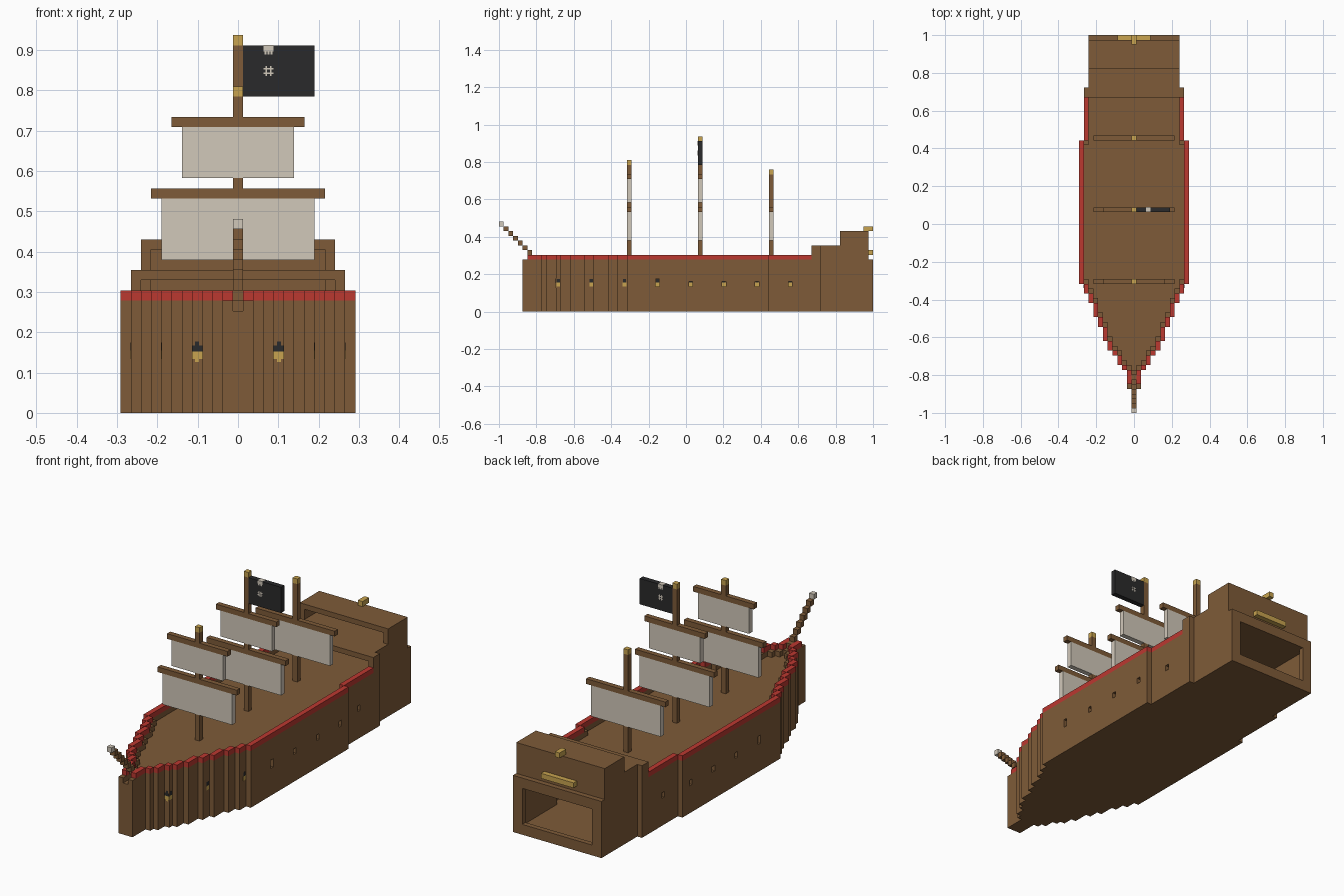
import bpy, bmesh

cube = bpy.data.objects.get("Cube")
if cube:
    bpy.data.objects.remove(cube, do_unlink=True)

V = 2 / 79  # block size; all sizes below are in blocks, y counted from the bow


def material(name, rgb):
    m = bpy.data.materials.new(name)
    m.use_nodes = True
    m.diffuse_color = (*rgb, 1)
    bsdf = next(n for n in m.node_tree.nodes if n.type == 'BSDF_PRINCIPLED')
    bsdf.inputs["Base Color"].default_value = (*rgb, 1)
    bsdf.inputs["Roughness"].default_value = 0.9
    return m


WOOD = material("brown wood", (0.21, 0.105, 0.04))
RED = material("red paint", (0.5, 0.04, 0.03))
CLOTH = material("pale canvas", (0.64, 0.58, 0.49))
GOLD = material("brass", (0.58, 0.37, 0.08))
BLACK = material("black cloth", (0.023, 0.023, 0.024))


def place(x, y, z):
    return (x * V, y * V - 1, z * V)


def finish(name, bm, mat):
    bmesh.ops.recalc_face_normals(bm, faces=bm.faces)
    mesh = bpy.data.meshes.new(name)
    bm.to_mesh(mesh)
    bm.free()
    mesh.materials.append(mat)
    ob = bpy.data.objects.new(name, mesh)
    bpy.context.collection.objects.link(ob)
    return ob


def blocks(name, mat, boxes):
    """One object made of boxes (x0, x1, y0, y1, z0, z1)."""
    bm = bmesh.new()
    for x0, x1, y0, y1, z0, z1 in boxes:
        vs = bmesh.ops.create_cube(bm, size=1)["verts"]
        for v in vs:
            v.co = place(x1 if v.co.x > 0 else x0,
                         y1 if v.co.y > 0 else y0,
                         z1 if v.co.z > 0 else z0)
    return finish(name, bm, mat)


def both(x0, x1, *rest):
    """A box and its mirror image across the centre line."""
    return [(x0, x1, *rest), (-x1, -x0, *rest)]


def stepped_prism(name, mat, steps, z0, z1):
    """Symmetric stepped outline (start, half width) extruded upward."""
    side = []
    for (y0, w), (y1, _) in zip(steps, steps[1:]):
        side += [(w, y0), (w, y1)]
    outline = side + [(-x, y) for x, y in reversed(side)]
    bm = bmesh.new()
    face = bm.faces.new([bm.verts.new(place(x, y, z0)) for x, y in outline])
    up = bmesh.ops.extrude_face_region(bm, geom=[face])["geom"]
    bmesh.ops.translate(bm, vec=(0, 0, (z1 - z0) * V),
                        verts=[g for g in up if isinstance(g, bmesh.types.BMVert)])
    return finish(name, bm, mat)


# Stepped outline of the hull, and of the space one block inside it
steps = [(5, 1.5), (9, 2.5), (10, 3.5), (12, 4.5), (13, 5.5), (15, 6.5), (18, 7.5),
         (20, 8.5), (23, 9.5), (25, 10.5), (27, 11.5), (57, 10.5), (68, 9.5), (79, 9.5)]
inner_steps = [(y + 1 if y < 50 else y - 1, w - 1) for y, w in steps]


def half_width(y):
    return [w for s, w in steps if s <= y][-1]


# Gun ports: forward ones flush, the others sunk into the planking
T = 0.02
brass, lids, sockets = [], [], []
for y in range(12, 62, 7):
    w, lid_top = half_width(y), 6.9 if y < 35 else 6.4
    if y > 30:
        sockets += both(w - .9, w + 1, y + .1, y + .9, 5.3, lid_top)
        w -= .9
    brass += both(w, w + T, y + .1, y + .9, 5.3, 6.1)
    lids += both(w, w + T, y + .15, y + .85, 6.1, lid_top)
# The foremost pair also shows on the step facing the bow
brass += both(3.5, 4.5, 12 - T, 12, 5.3, 6) + both(3.8, 4.2, 12 - T, 12, 5, 5.3)
lids += both(3.5, 4.5, 12 - T, 12, 6, 6.6) + both(3.8, 4.2, 12 - T, 12, 6.6, 7)
blocks("gun_ports", GOLD, brass)
blocks("gun_port_lids", BLACK, lids)

# Hollow hull: hold, sunken deck, stern window, bow notch and port sockets cut out
hull = stepped_prism("hull", WOOD, steps, 0, 11)
cutters = [stepped_prism("hold_cutter", WOOD, inner_steps, 1, 9),
           stepped_prism("deck_cutter", WOOD, inner_steps, 10, 12),
           blocks("window_cutter", WOOD, [(-7.5, 7.5, 77, 80, 2, 9)]),
           blocks("notch_cutter", WOOD, [(-.5, .5, 4, 7, 10, 12)]),
           blocks("socket_cutter", WOOD, sockets)]
for cutter in cutters:
    cutter.hide_render = True
    mod = hull.modifiers.new(cutter.name, 'BOOLEAN')
    mod.operation = 'DIFFERENCE'
    mod.solver = 'EXACT'
    mod.object = cutter
bpy.context.view_layer.update()
graph = bpy.context.evaluated_depsgraph_get()
hull_mesh = bpy.data.meshes.new_from_object(hull.evaluated_get(graph))
hull.modifiers.clear()
hull.data = hull_mesh
for cutter in cutters:
    bpy.data.objects.remove(cutter, do_unlink=True)

# Lower stern cabin, open to the deck
blocks("lower_cabin", WOOD,
       both(9.5, 10.5, 66, 68, 11, 14) + both(8.5, 9.5, 68, 78, 11, 14)
       + [(-9.5, 9.5, 66, 68, 13, 14), (-8.5, 8.5, 68, 78, 13, 14),
          (-8.5, 8.5, 77, 78, 10, 13)])

# Upper stern cabin, open toward the bow
blocks("upper_cabin", WOOD,
       both(8.5, 9.5, 72, 78, 14, 17)
       + [(-8.5, 8.5, 72, 78, 16, 17), (-8.5, 8.5, 77, 78, 14, 16)])
blocks("stern_trim", GOLD, [(-3.5, 3.5, 78, 79, 12, 13)])
blocks("stern_lantern", GOLD, [(-.5, .5, 77, 79, 17, 18)])

# Red rail following the outline
rail = []
for (y0, w), (y1, _) in zip(steps, steps[1:]):
    y0, y1 = max(y0, 6), min(y1, 66)
    if y1 > y0:
        rail += both(w - 1, w, y0, y1, 11, 12)
blocks("rail", RED, rail)

# Bowsprit climbing in single blocks from the deck
blocks("bowsprit", WOOD, [(-.5, .5, j, j + 1, 18 - j, 19 - j) for j in range(1, 9)])
blocks("bowsprit_tip", CLOTH, [(-.5, .5, 0, 1, 18, 19)])

# Masts with yards and sails: (name, y, height, sails)
LOWER = (15, 21, 7.5)
UPPER = (23, 28, 5.5)
for name, y, top, sails in [("fore", 27, 32, [LOWER, UPPER]),
                            ("main", 42, 37, [LOWER, UPPER]),
                            ("aft", 57, 30, [LOWER])]:
    z, mast, yards, cloth = 10, [], [], []
    for z0, z1, w in sails:
        mast.append((-.5, .5, y, y + 1, z, z0))
        cloth.append((-w, w, y, y + 1, z0, z1))
        yards.append((-w - 1, w + 1, y, y + 1, z1, z1 + 1))
        z = z1 + 1
    mast.append((-.5, .5, y, y + 1, z, top - 1))
    blocks(name + "_mast", WOOD, mast)
    blocks(name + "_yards", WOOD, yards)
    blocks(name + "_sails", CLOTH, cloth)
    blocks(name + "_mast_cap", GOLD, [(-.5, .5, y, y + 1, top - 1, top)])

# Flag with a small pale emblem: a block through the top edge and a lattice below
blocks("flag", BLACK, [(.5, 7.5, 42, 43, 31, 36)])
emblem = [(2.5, 3.5, 42 - T, 43 + T, 35.4, 36 + T)]
for y0, y1 in [(42 - T, 42), (43, 43 + T)]:
    emblem += [(x, x + .2, y0, y1, 35.1, 35.4) for x in (2.6, 2.9, 3.2)]
    emblem += [(x, x + .16, y0, y1, 33, 34) for x in (2.7, 3.14)]
    emblem += [(2.5, 3.5, y0 - .01, y1 + .01, z, z + .16) for z in (33.2, 33.64)]
blocks("flag_emblem", CLOTH, emblem)
